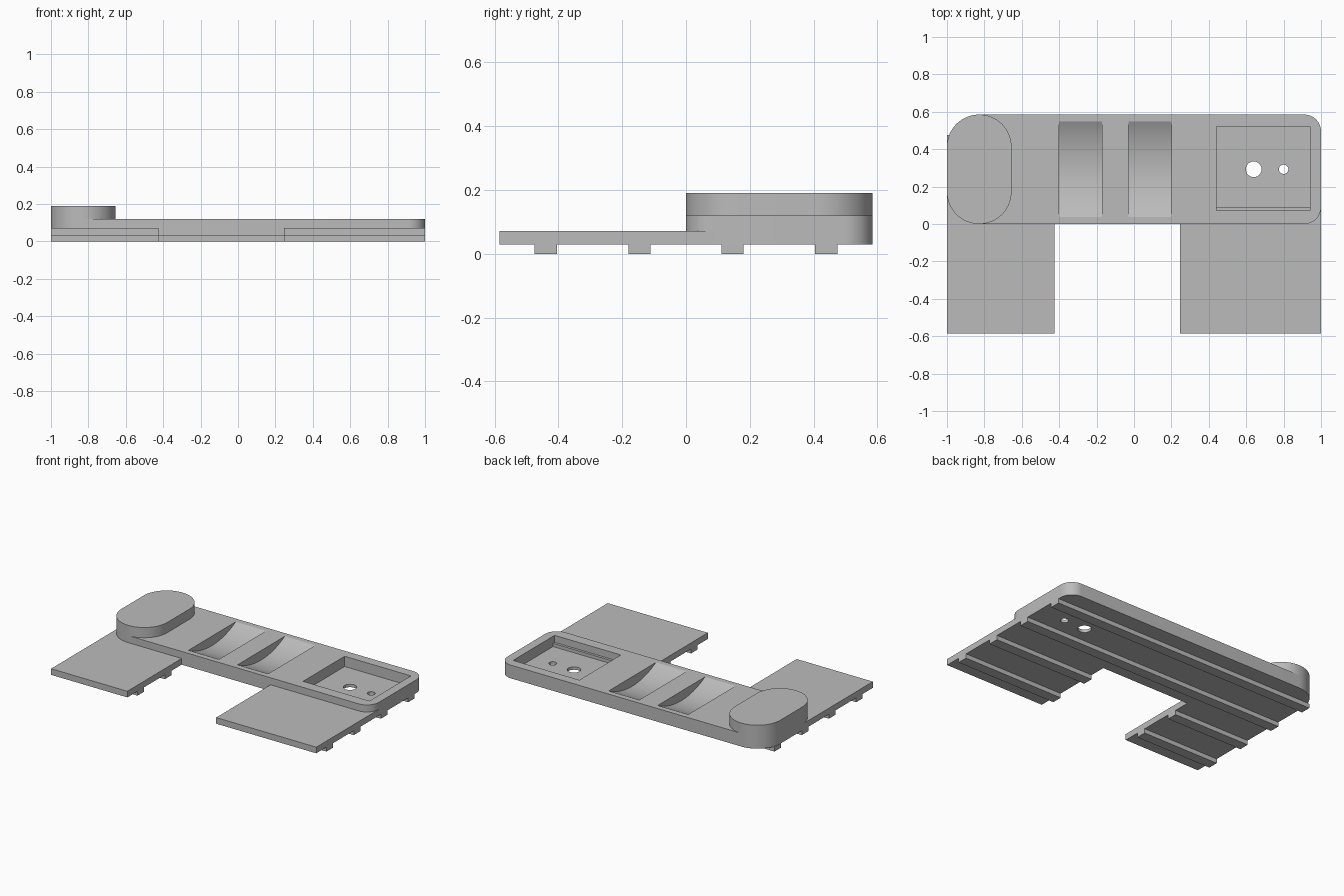
import bpy, bmesh, math

cube = bpy.data.objects.get("Cube")
if cube:
    bpy.data.objects.remove(cube, do_unlink=True)

grey = bpy.data.materials.new("light_grey")
grey.use_nodes = True
colour = (0.5, 0.5, 0.5, 1)
grey.diffuse_color = colour
grey.node_tree.nodes["Principled BSDF"].inputs["Base Color"].default_value = colour


def arc(cx, cy, r, start, end, steps=16):
    """Points on an arc, angles in degrees."""
    angles = [math.radians(start + (end - start) * i / steps) for i in range(steps + 1)]
    return [(cx + r * math.cos(a), cy + r * math.sin(a)) for a in angles]


def rounded(x0, x1, y0, y1, r_left, r_right):
    """Rectangle outline with its own corner radius at each end."""
    return (arc(x0 + r_left, y0 + r_left, r_left, 180, 270)
            + arc(x1 - r_right, y0 + r_right, r_right, 270, 360)
            + arc(x1 - r_right, y1 - r_right, r_right, 0, 90)
            + arc(x0 + r_left, y1 - r_left, r_left, 90, 180))


def rect(x0, x1, y0, y1):
    return [(x0, y0), (x1, y0), (x1, y1), (x0, y1)]


def prism(name, outline, low, high, along_x=False):
    """Extrude an outline along z, or a (y, z) outline along x."""
    bm = bmesh.new()
    place = (lambda p: (low, p[0], p[1])) if along_x else (lambda p: (p[0], p[1], low))
    face = bm.faces.new([bm.verts.new(place(p)) for p in outline])
    ext = bmesh.ops.extrude_face_region(bm, geom=[face])
    step = (high - low, 0, 0) if along_x else (0, 0, high - low)
    bmesh.ops.translate(bm, vec=step, verts=[v for v in ext["geom"] if isinstance(v, bmesh.types.BMVert)])
    bmesh.ops.recalc_face_normals(bm, faces=bm.faces)
    mesh = bpy.data.meshes.new(name)
    bm.to_mesh(mesh)
    bm.free()
    mesh.materials.append(grey)
    obj = bpy.data.objects.new(name, mesh)
    bpy.context.collection.objects.link(obj)
    return obj


def activate(obj):
    bpy.ops.object.select_all(action="DESELECT")
    obj.select_set(True)
    bpy.context.view_layer.objects.active = obj


def cut(obj, cutter):
    cutter.hide_render = True
    mod = obj.modifiers.new("cut", "BOOLEAN")
    mod.operation = "DIFFERENCE"
    mod.solver = "EXACT"
    mod.object = cutter
    activate(obj)
    bpy.ops.object.modifier_apply(modifier=mod.name)
    bpy.data.objects.remove(cutter, do_unlink=True)


def smooth(obj):
    activate(obj)
    bpy.ops.object.shade_smooth_by_angle(angle=math.radians(18))


BOTTOM, PLATE_TOP, TOP, PAD_TOP = 0.03, 0.072, 0.12, 0.19
BACK = 0.585
MID = BACK / 2

# Main bar with rounded ends
bar = prism("main_bar", rounded(-1, 1, 0, BACK, 0.172, 0.09), BOTTOM, TOP)

# Two scooped hollows, curved front to back
half, depth = 0.255, 0.065
radius = (half ** 2 + depth ** 2) / (2 * depth)
for x0 in (-0.4, -0.03):
    scoop = arc(MID, TOP - depth + radius, radius, 0, 360, 128)[:-1]
    cut(bar, prism("scoop_cutter", scoop, x0, x0 + 0.23, along_x=True))

# Square pocket with two through holes
cut(bar, prism("pocket_cutter", rect(0.44, 0.94, 0.073, 0.52), 0.05, 0.3))
for x, r in ((0.64, 0.042), (0.8, 0.025)):
    cut(bar, prism("hole_cutter", arc(x, MID, r, 0, 360, 32)[:-1], -0.1, 0.3))
smooth(bar)

# Raised oval pad
pad = prism("raised_pad", rounded(-1, -0.655, 0, BACK, 0.172, 0.172), TOP, PAD_TOP)
smooth(pad)

# Front plates, tucked under the bar, and their ribs
for side, x0, x1, tuck in (("right", -1, -0.425, 0.17), ("left", 0.245, 1, 0.09)):
    prism(side + "_plate", rect(x0, x1, -BACK, tuck), BOTTOM, PLATE_TOP)
    for i, y in enumerate((-0.44, -0.146)):
        prism(f"{side}_plate_rib_{i + 1}", rect(x0, x1, y - 0.035, y + 0.035), 0, BOTTOM)

# Full length ribs under the bar
for i, y in enumerate((0.146, 0.44)):
    prism(f"bar_rib_{i + 1}", rect(-1, 1, y - 0.035, y + 0.035), 0, BOTTOM)
